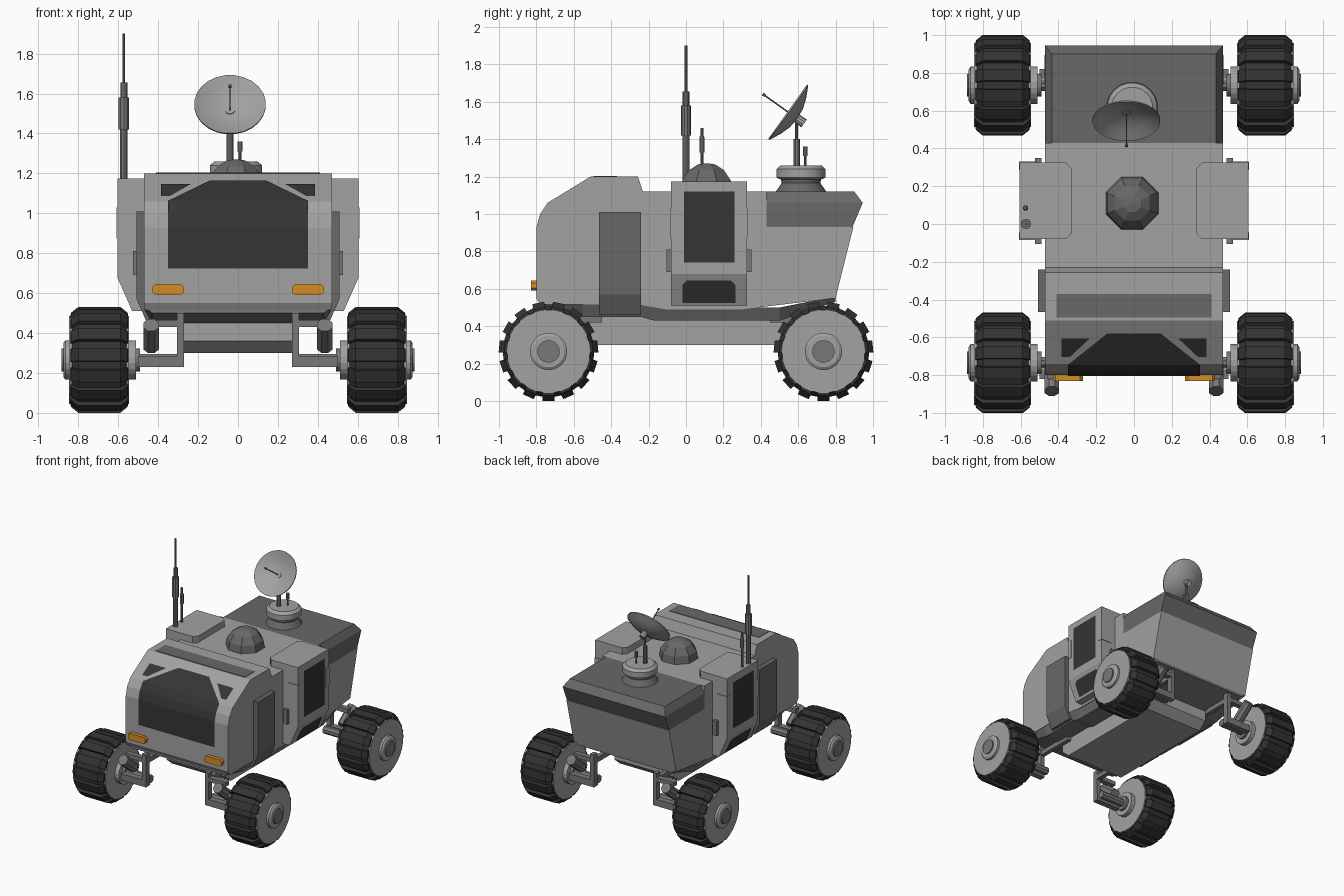
import bpy, bmesh, math
from mathutils import Vector

if "Cube" in bpy.data.objects:
    bpy.data.objects.remove(bpy.data.objects["Cube"])


def material(name, r, g, b):
    m = bpy.data.materials.new(name)
    m.diffuse_color = (r, g, b, 1)
    m.use_nodes = True
    m.node_tree.nodes["Principled BSDF"].inputs["Base Color"].default_value = m.diffuse_color
    return m


LIGHT = material("light_grey", 0.36, 0.36, 0.36)
DARK = material("dark_grey", 0.14, 0.14, 0.14)
METAL = material("metal_grey", 0.19, 0.19, 0.19)
BLACK = material("black_glass", 0.035, 0.035, 0.035)
RUBBER = material("rubber", 0.033, 0.033, 0.033)
ORANGE = material("orange", 0.65, 0.27, 0.02)


def finish(name, bm, mat, mirror="", smooth=False, solid=True):
    if solid:
        bmesh.ops.recalc_face_normals(bm, faces=bm.faces[:])
    me = bpy.data.meshes.new(name)
    bm.to_mesh(me)
    bm.free()
    me.materials.append(mat)
    ob = bpy.data.objects.new(name, me)
    bpy.context.collection.objects.link(ob)
    if mirror:
        mod = ob.modifiers.new("mirror", 'MIRROR')
        mod.use_axis = ("x" in mirror, "y" in mirror, False)
        mod.use_mirror_merge = False
    if smooth:
        bpy.context.view_layer.objects.active = ob
        ob.select_set(True)
        bpy.ops.object.shade_smooth_by_angle(angle=math.radians(35))
        ob.select_set(False)
    return ob


def add_loft(bm, rings, close=True):
    """Skin between point rings; cap both ends."""
    vs = [[bm.verts.new(p) for p in ring] for ring in rings]
    n = len(vs[0])
    for a, b in zip(vs, vs[1:]):
        for i in range(n):
            j = (i + 1) % n
            bm.faces.new((a[i], a[j], b[j], b[i]))
    if close:
        bm.faces.new(vs[0])
        bm.faces.new(vs[-1])


def loft(name, rings, mat, mirror="", smooth=False, close=True):
    bm = bmesh.new()
    add_loft(bm, rings, close)
    return finish(name, bm, mat, mirror, smooth, close)


def side_prism(name, prof, x0, x1, mat, mirror=""):
    return loft(name, [[(x, y, z) for y, z in prof] for x in (x0, x1)], mat, mirror)


def box(name, lo, hi, mat, mirror=""):
    return side_prism(name, [(lo[1], lo[2]), (hi[1], lo[2]), (hi[1], hi[2]), (lo[1], hi[2])],
                      lo[0], hi[0], mat, mirror)


def turn(name, prof, origin, axis, n, mat, mirror="", smooth=False):
    """Revolve (radius, distance) points around an axis."""
    q = Vector((0, 0, 1)).rotation_difference(Vector(axis).normalized())
    rings = [[Vector(origin) + q @ Vector((r * math.cos(a), r * math.sin(a), t))
              for a in (math.tau * (i + 0.5) / n for i in range(n))] for r, t in prof]
    return loft(name, rings, mat, mirror, smooth)


def rod(name, a, b, r, mat, mirror="", n=8):
    d = Vector(b) - Vector(a)
    return turn(name, [(r, 0), (r, d.length)], a, d, n, mat, mirror)


def plate(name, pts, cuts, place, mat, mirror=""):
    """Flat outline (u, z), cut at heights, then laid on a surface."""
    bm = bmesh.new()
    bm.faces.new([bm.verts.new((u, 0, z)) for u, z in pts])
    for c in cuts:
        bmesh.ops.bisect_plane(bm, geom=bm.verts[:] + bm.edges[:] + bm.faces[:],
                               plane_co=(0, 0, c), plane_no=(0, 0, 1))
    for v in bm.verts:
        v.co = place(v.co.x, v.co.z)
    return finish(name, bm, mat, mirror, solid=False)


# Main body and underside
side_prism("body", [(-.78, .515), (-.80, .55), (-.80, .93), (-.78, 1.0), (-.74, 1.06),
                    (-.51, 1.20), (-.257, 1.20), (-.23, 1.12), (.43, 1.12), (.43, .93),
                    (.895, .93), (.80, .55), (.30, .49), (-.11, .49), (-.25, .515)],
           -.47, .47, LIGHT)
stations = [(-.78, .53, .50), (-.55, .52, .45), (-.24, .52, .45), (-.17, .50, .43),
            (.50, .50, .43), (.80, .56, .53)]
loft("lower_hull", [[(-.47, y, t), (.47, y, t), (.43, y, b), (-.43, y, b)]
                    for y, t, b in stations], METAL)
side_prism("chassis", [(-.55, .50), (-.55, .36), (-.48, .30), (.48, .30), (.55, .36), (.55, .50)],
           -.27, .27, LIGHT)

# Rear cargo box with chamfered upper edges
rear = [(.93, .42, .89, .47), (1.06, .42, .945, .47), (1.12, .43, .90, .435)]
loft("cargo_box", [[(-w, a, z), (w, a, z), (w, b, z), (-w, b, z)] for z, a, b, w in rear], DARK)

# Windscreen, corner windows and roof stripe
FRONT = [(.5, -.80), (.93, -.80), (1.0, -.78), (1.06, -.74), (1.20, -.51)]


def on_front(x, z):
    for (z0, y0), (z1, y1) in zip(FRONT, FRONT[1:]):
        if z <= z1:
            return (x, y0 + (y1 - y0) * (z - z0) / (z1 - z0) - .006, z + .003)


plate("windscreen", [(-.35, .72), (.35, .72), (.35, 1.06), (.14, 1.162), (-.14, 1.162), (-.35, 1.06)],
      (.93, 1.0, 1.06), on_front, BLACK)
plate("corner_window", [(.385, 1.085), (.385, 1.145), (.235, 1.145), (.34, 1.085)],
      (), on_front, BLACK, "x")
box("roof_stripe", (-.41, -.495, 1.197), (.41, -.37, 1.204), DARK)

# Head lamps
lamp = [(.27, .605), (.285, .59), (.415, .59), (.43, .605), (.43, .63), (.415, .645), (.285, .645), (.27, .63)]
loft("lamp", [[(x, y, z) for x, z in lamp] for y in (-.79, -.83)], ORANGE, "x")

# Side lockers behind the front wheels
loft("side_locker", [[(x, y, z) for x, z in ((.42, 1.01), (.508, 1.01), (.508, .57), (.46, .46), (.42, .46))]
                     for y in (-.465, -.24)], DARK, "x")

# Side door pods with windows and hinges
pod = [(.33, 1.175), (.605, 1.175), (.605, .68), (.53, .51), (.36, .51)]
loft("door_pod", [[(max(x, .36 if i in (0, 3) else .33), y, z) for x, z in pod]
                  for i, y in enumerate((-.08, -.05, .295, .325))], LIGHT, "x")


def on_pod(y, z):
    return (.611 if z >= .68 else .611 - (.68 - z) * .075 / .17, y, z)


plate("door_window", [(-.01, .74), (.26, .74), (.26, 1.12), (-.01, 1.12)], (), on_pod, BLACK, "x")
plate("door_lower_window", [(-.02, .525), (.265, .525), (.265, .62), (.24, .645), (.005, .645), (-.02, .62)],
      (), on_pod, BLACK, "x")
for y0, y1, h0, h1 in ((-.105, -.075, -.085, -.045), (.32, .35, .285, .33)):
    box("door_latch", (.49, y0, .69), (.525, y1, .81), METAL, "x")
    box("door_handle", (.515, h0, .875), (.608, h1, 1.03), LIGHT, "x")

# Wheels, built front right and mirrored to all corners
WY, WZ = -.735, .265
turn("tyre", [(.20, .55), (.215, .55), (.245, .59), (.245, .80), (.215, .84), (.20, .84)],
     (0, WY, WZ), (1, 0, 0), 30, RUBBER, "xy")
bm = bmesh.new()
tread = [(.548, .205), (.553, .235), (.59, .265), (.80, .265), (.837, .235), (.842, .205)]
for k in range(15):
    a = math.tau * k / 15 - math.pi / 2
    rad, tan = Vector((0, math.cos(a), math.sin(a))), Vector((0, -math.sin(a), math.cos(a)))
    add_loft(bm, [[Vector((x, WY, WZ)) + rad * r + tan * w for x, r in tread] for w in (-.032, .032)])
finish("tyre_treads", bm, RUBBER, "xy")
turn("wheel_disc", [(.222, .546), (.222, .846)], (0, WY, WZ), (1, 0, 0), 30, LIGHT, "xy")
turn("wheel_hub", [(.10, .51), (.10, .865), (.085, .875)], (0, WY, WZ), (1, 0, 0), 20, LIGHT, "xy")
turn("hub_cap", [(.06, .49), (.06, .885)], (0, WY, WZ), (1, 0, 0), 16, METAL, "xy")

# Suspension arms and shock absorbers
rod("axle", (.28, WY, WZ), (.52, WY, WZ), .032, METAL, "xy")
box("lower_arm", (.27, -.82, .23), (.50, -.77, .285), METAL, "xy")
box("arm_upright", (.27, -.82, .23), (.305, -.775, .50), METAL, "xy")
box("upper_arm", (.27, -.82, .43), (.46, -.775, .465), METAL, "xy")
box("arm_beam", (.27, -.80, .42), (.305, -.45, .46), METAL, "xy")
rod("shock_absorber", (.435, -.75, .33), (.435, -.885, .44), .042, METAL, "xy")

# Roof dome
turn("roof_dome", [(.15, 0), (.14, .06), (.10, .115), (.05, .145), (.012, .15)],
     (-.01, .11, 1.12), (0, 0, 1), 8, DARK)

# Dish turret and masts
turn("turret_neck", [(.14, 0), (.105, .05), (.11, .08)], (-.01, .615, 1.115), (0, 0, 1), 20, DARK, smooth=True)
turn("turret_ring", [(.11, 0), (.133, .01), (.133, .055), (.11, .075)], (-.01, .615, 1.185), (0, 0, 1), 20, LIGHT, smooth=True)
turn("dish_mast", [(.018, 0), (.018, .15), (.008, .15), (.008, .25)], (-.04, .592, 1.25), (0, 0, 1), 10, METAL)
turn("turret_aerial", [(.007, 0), (.007, .06), (.013, .06), (.013, .11)], (.01, .637, 1.25), (0, 0, 1), 8, METAL)

# Dish: outer and inner bowl skins in one turned shape
aim = Vector((0, -.815, .58))
centre = Vector((-.04, .55, 1.542))
bowl = [(.001, -.055), (.06, -.05), (.12, -.03), (.18, 0)]
turn("dish", bowl + [(r, t + .008) for r, t in reversed(bowl)], centre, aim, 24, LIGHT, smooth=True)
rod("dish_knob", centre - aim * .10, centre - aim * .04, .025, LIGHT, n=10)
rod("dish_feed", centre - aim * .05, centre + aim * .165, .004, DARK, n=6)
rod("dish_feed_tip", centre + aim * .155, centre + aim * .172, .008, DARK, n=6)

# Aerials on the left pod
turn("tall_aerial", [(.02, 0), (.02, .25), (.028, .25), (.028, .41), (.018, .41), (.018, .485),
                     (.007, .485), (.007, .73)], (-.572, 0, 1.17), (0, 0, 1), 10, METAL)
turn("short_aerial", [(.009, 0), (.009, .16), (.015, .16), (.015, .24), (.009, .25), (.009, .29)],
     (-.575, .085, 1.17), (0, 0, 1), 8, METAL)
